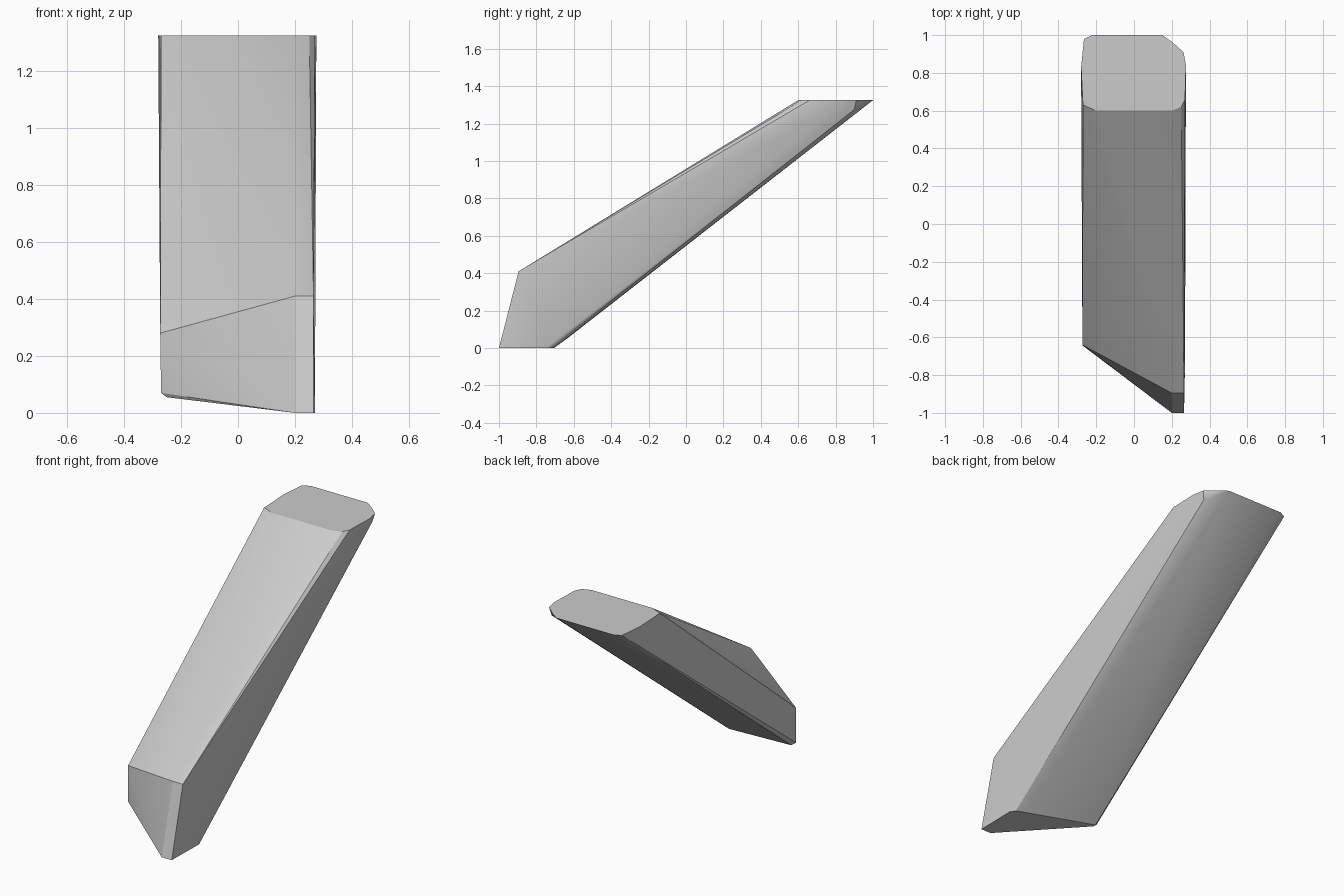
import bpy
import bmesh
import math

cube = bpy.data.objects.get("Cube")
if cube:
    bpy.data.objects.remove(cube, do_unlink=True)

# Plain grey finish
grey = bpy.data.materials.new("light_grey")
grey.use_nodes = True
colour = (0.6, 0.6, 0.6, 1)
grey.diffuse_color = colour
grey.node_tree.nodes["Principled BSDF"].inputs["Base Color"].default_value = colour

# Flat rounded end at the top of the slanted bar
TOP = 1.325
top_outline = [(-0.2, 0.6), (0.2, 0.6), (0.25, 0.62), (0.27, 0.66), (0.275, 0.84),
               (0.262, 0.91), (0.2, 0.965), (0.15, 1.0), (-0.22, 1.0),
               (-0.265, 0.98), (-0.28, 0.83), (-0.27, 0.63)]
points = [(x, y, TOP) for x, y in top_outline]

# Underside of the top corner, where the bevel ends
points += [(0.25, 0.9, 1.275)]

# Pointed foot: brow edge, toe edge and heel
points += [(0.2, -0.895, 0.41), (0.265, -0.895, 0.41),
           (0.2, -1.0, 0), (0.265, -1.0, 0),
           (0.27, -0.75, 0), (0.25, -0.72, 0), (0.21, -0.705, 0)]

# Cut-back right edge of the foot
points += [(-0.273, -0.64, 0.28), (-0.27, -0.645, 0.07), (-0.25, -0.65, 0.055),
           (-0.25, -0.63, 0.055)]

# Skin the solid
bm = bmesh.new()
for p in points:
    bm.verts.new(p)
hull = bmesh.ops.convex_hull(bm, input=bm.verts)
spare = {v for v in hull["geom_interior"] + hull["geom_unused"]
         if isinstance(v, bmesh.types.BMVert)}
bmesh.ops.delete(bm, geom=list(spare), context='VERTS')
bmesh.ops.dissolve_limit(bm, angle_limit=math.radians(0.5), verts=bm.verts, edges=bm.edges)
bmesh.ops.recalc_face_normals(bm, faces=bm.faces)

mesh = bpy.data.meshes.new("slanted_bar")
bm.to_mesh(mesh)
bm.free()
mesh.materials.append(grey)
bar = bpy.data.objects.new("slanted_bar", mesh)
bpy.context.collection.objects.link(bar)

# Smooth the rounded sides, keep the ends crisp
bpy.ops.object.select_all(action='DESELECT')
bar.select_set(True)
bpy.context.view_layer.objects.active = bar
bpy.ops.object.shade_smooth_by_angle(angle=math.radians(30))
